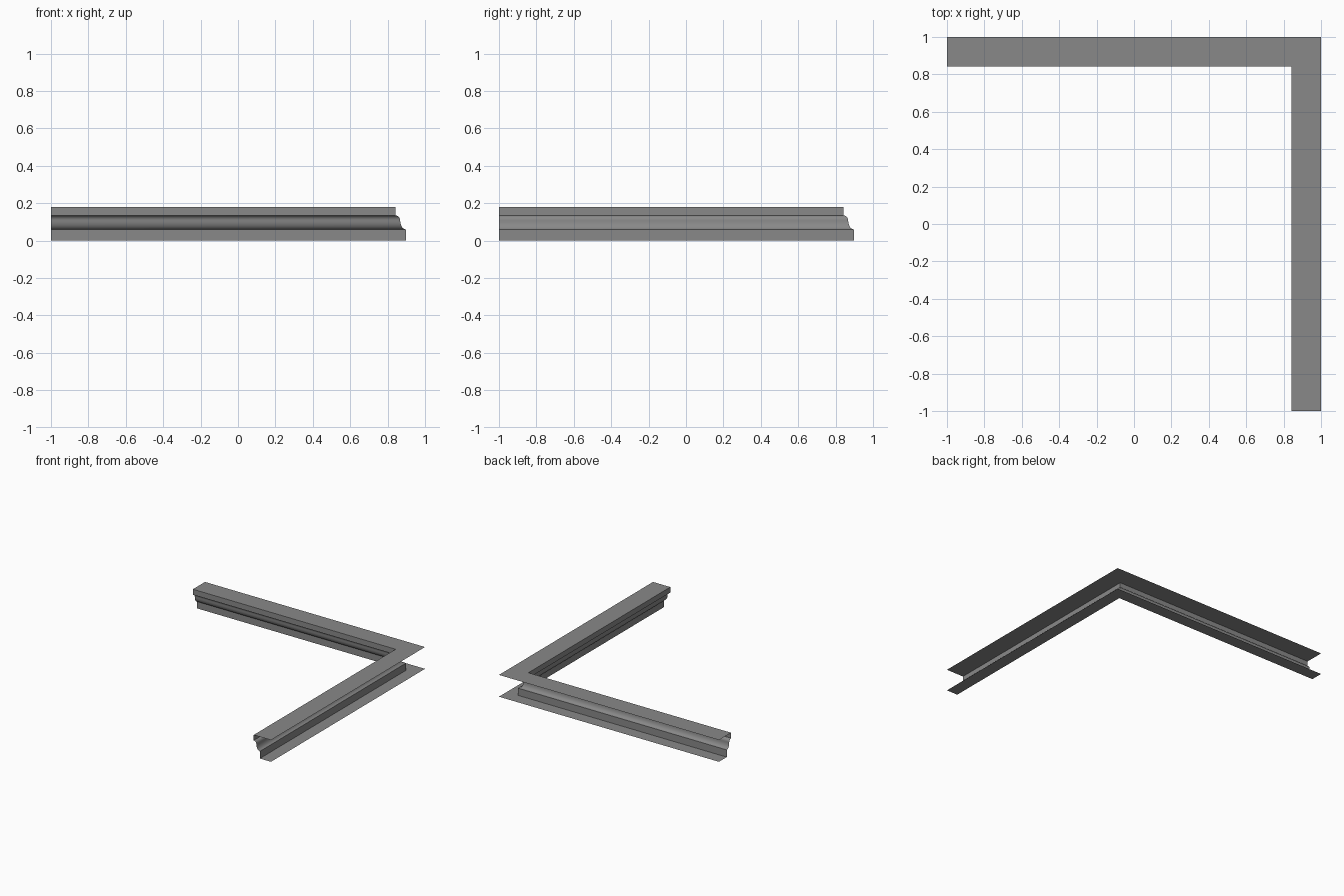
import bpy
import bmesh
from math import sin, cos, pi, radians

# Remove the default cube
cube = bpy.data.objects.get("Cube")
if cube:
    bpy.data.objects.remove(cube, do_unlink=True)

OUTER = 1.0      # back edge of the moulding
FACE = 0.843     # front of the top fascia
FOOT = 0.899     # front of the bottom fascia
THROAT = 0.867   # where the cove meets the ovolo
TOP, LEDGE, MID, STEP = 0.179, 0.134, 0.108, 0.059
SEGMENTS = 8


def quarter(cx, cz, rx, rz, start, end):
    """Points along a quarter ellipse."""
    angles = [start + (end - start) * i / SEGMENTS for i in range(SEGMENTS + 1)]
    return [(cx + rx * cos(a), cz + rz * sin(a)) for a in angles]


# Cross-section: top flange, fascia, cove, ovolo, lower fascia, bottom flange
cove = quarter(FACE, MID, THROAT - FACE, LEDGE - MID, pi / 2, 0)
ovolo = quarter(FOOT, MID, FOOT - THROAT, MID - STEP, pi, 1.5 * pi)
profile = [(OUTER, TOP), (FACE, TOP)] + cove + ovolo[1:] + [(FOOT, 0), (OUTER, 0)]

# Sweep it along both walls with a mitred corner
bm = bmesh.new()
rows = [[bm.verts.new(p) for p in ((-1, d, z), (d, d, z), (d, -1, z))]
        for d, z in profile]
for upper, lower in zip(rows, rows[1:]):
    for i in range(2):
        bm.faces.new((upper[i], lower[i], lower[i + 1], upper[i + 1]))
mesh = bpy.data.meshes.new("corner_moulding")
bm.to_mesh(mesh)
bm.free()
moulding = bpy.data.objects.new("corner_moulding", mesh)
bpy.context.collection.objects.link(moulding)

# Plain grey finish
grey = bpy.data.materials.new("plain_grey")
grey.use_nodes = True
colour = (0.25, 0.25, 0.25, 1)
grey.diffuse_color = colour
grey.node_tree.nodes["Principled BSDF"].inputs["Base Color"].default_value = colour
mesh.materials.append(grey)

# Smooth curves, crisp fascia edges
bpy.ops.object.select_all(action="DESELECT")
moulding.select_set(True)
bpy.context.view_layer.objects.active = moulding
bpy.ops.object.shade_smooth_by_angle(angle=radians(30))
